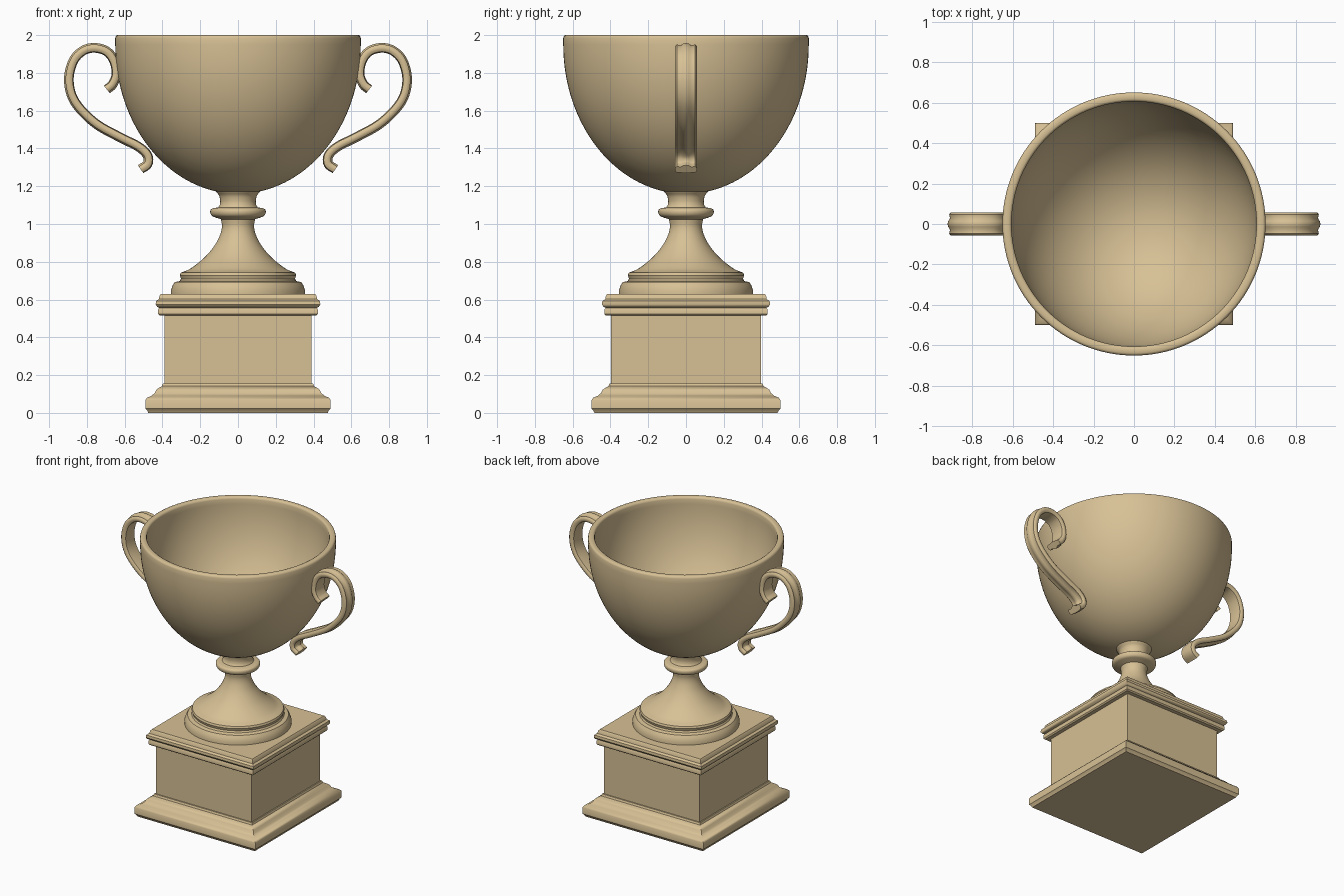
import bpy, bmesh, math
from mathutils import Vector

if "Cube" in bpy.data.objects:
    bpy.data.objects.remove(bpy.data.objects["Cube"])

mat = bpy.data.materials.new("warm tan")
mat.diffuse_color = (0.68, 0.53, 0.30, 1)
mat.use_nodes = True
mat.node_tree.nodes["Principled BSDF"].inputs["Base Color"].default_value = mat.diffuse_color


def finish(name, bm, angle):
    bmesh.ops.remove_doubles(bm, verts=bm.verts, dist=1e-5)
    bmesh.ops.recalc_face_normals(bm, faces=bm.faces)
    me = bpy.data.meshes.new(name)
    bm.to_mesh(me)
    bm.free()
    ob = bpy.data.objects.new(name, me)
    bpy.context.collection.objects.link(ob)
    me.materials.append(mat)
    bpy.ops.object.select_all(action='DESELECT')
    ob.select_set(True)
    bpy.context.view_layer.objects.active = ob
    bpy.ops.object.shade_smooth_by_angle(angle=math.radians(angle))
    return ob


def loft(bm, rings):
    for a, b in zip(rings, rings[1:]):
        for i in range(len(a)):
            j = (i + 1) % len(a)
            bm.faces.new((a[i], a[j], b[j], b[i]))
    bm.faces.new(rings[0])
    bm.faces.new(rings[-1])


def lathe(name, profile, n=96, angle=35):
    bm = bmesh.new()
    rings = [[bm.verts.new((r * math.cos(2 * math.pi * i / n), r * math.sin(2 * math.pi * i / n), z))
              for i in range(n)] for r, z in profile]
    loft(bm, rings)
    return finish(name, bm, angle)


def square(name, profile):
    # stacked square mouldings, very slightly narrower in x
    bm = bmesh.new()
    rings = [[bm.verts.new((sx * h * 0.98, sy * h, z))
              for sx, sy in ((-1, -1), (1, -1), (1, 1), (-1, 1))] for h, z in profile]
    loft(bm, rings)
    return finish(name, bm, 40)


def smooth_path(pts, steps):
    # Catmull-Rom interpolation
    p = [Vector(q) for q in pts]
    p = [2 * p[0] - p[1]] + p + [2 * p[-1] - p[-2]]
    out = []
    for i in range(1, len(p) - 2):
        a, b, c, d = p[i - 1:i + 3]
        for s in range(steps):
            t = s / steps
            out.append(0.5 * (2 * b + (c - a) * t + (2 * a - 5 * b + 4 * c - d) * t * t
                              + (3 * b - a - 3 * c + d) * t ** 3))
    return out + [p[-2]]


# square pedestal: foot moulding, block, top moulding
square("pedestal_foot", [(0.485, 0), (0.49, 0.012), (0.50, 0.022), (0.50, 0.068), (0.492, 0.08),
                         (0.468, 0.09), (0.45, 0.105), (0.442, 0.122), (0.425, 0.134),
                         (0.41, 0.142), (0.405, 0.156)])
square("pedestal_block", [(0.396, 0.14), (0.396, 0.53)])
square("pedestal_top", [(0.424, 0.516), (0.432, 0.524), (0.432, 0.546), (0.426, 0.556), (0.437, 0.562),
                        (0.445, 0.574), (0.443, 0.592), (0.428, 0.602), (0.424, 0.62), (0.416, 0.63)])

# turned foot and stem with collar
flare = smooth_path([(0.295, 0.745), (0.25, 0.765), (0.18, 0.82), (0.125, 0.885),
                     (0.096, 0.94), (0.085, 0.985), (0.09, 1.025)], 5)
collar = smooth_path([(0.115, 1.033), (0.138, 1.043), (0.147, 1.062), (0.14, 1.08), (0.105, 1.088)], 4)
neck = smooth_path([(0.097, 1.10), (0.094, 1.12), (0.1, 1.15), (0.118, 1.175), (0.118, 1.2)], 4)
lathe("stem", [(0.355, 0.625), (0.355, 0.65), (0.346, 0.675), (0.335, 0.692), (0.308, 0.698),
               (0.302, 0.71), (0.308, 0.728), (0.303, 0.742)] + [tuple(v) for v in flare + collar + neck])

# hollow cup with rounded rim
outer, inner = [], []
for k in range(33):
    t = math.pi / 2 * k / 32
    outer.append((max(0.001, 0.65 * math.sin(t)), 1.95 - 0.79 * math.cos(t)))
    inner.append((max(0.001, 0.605 * math.sin(t)), 1.95 - 0.74 * math.cos(t)))
rim = [(0.65, 1.985), (0.646, 1.996), (0.638, 2.0), (0.617, 2.0), (0.609, 1.996), (0.605, 1.985)]
lathe("cup", outer + rim + inner[::-1], 128, 50)

# scrolled strap handles
path = smooth_path([(0.695, 1.713), (0.664, 1.74), (0.644, 1.793), (0.656, 1.862), (0.693, 1.912),
                    (0.757, 1.932), (0.82, 1.917), (0.873, 1.86), (0.895, 1.756), (0.862, 1.645),
                    (0.757, 1.535), (0.624, 1.459), (0.529, 1.411), (0.48, 1.365),
                    (0.478, 1.318), (0.515, 1.29)], 6)
# cross-section: (width, thickness) with a raised central rib on the outside
section = [(-0.05, -0.02), (0, -0.025), (0.05, -0.02), (0.058, -0.008), (0.058, 0.008), (0.048, 0.018),
           (0.028, 0.014), (0.014, 0.023), (0, 0.026), (-0.014, 0.023), (-0.028, 0.014),
           (-0.048, 0.018), (-0.058, 0.008), (-0.058, -0.008)]
for name, side in (("left_handle", -1), ("right_handle", 1)):
    bm = bmesh.new()
    rings = []
    for i, p in enumerate(path):
        d = (path[min(i + 1, len(path) - 1)] - path[max(i - 1, 0)]).normalized()
        nrm = Vector((-d.y, d.x))
        rings.append([bm.verts.new((side * (p.x + nrm.x * t), w, p.y + nrm.y * t)) for w, t in section])
    loft(bm, rings)
    finish(name, bm, 50)
